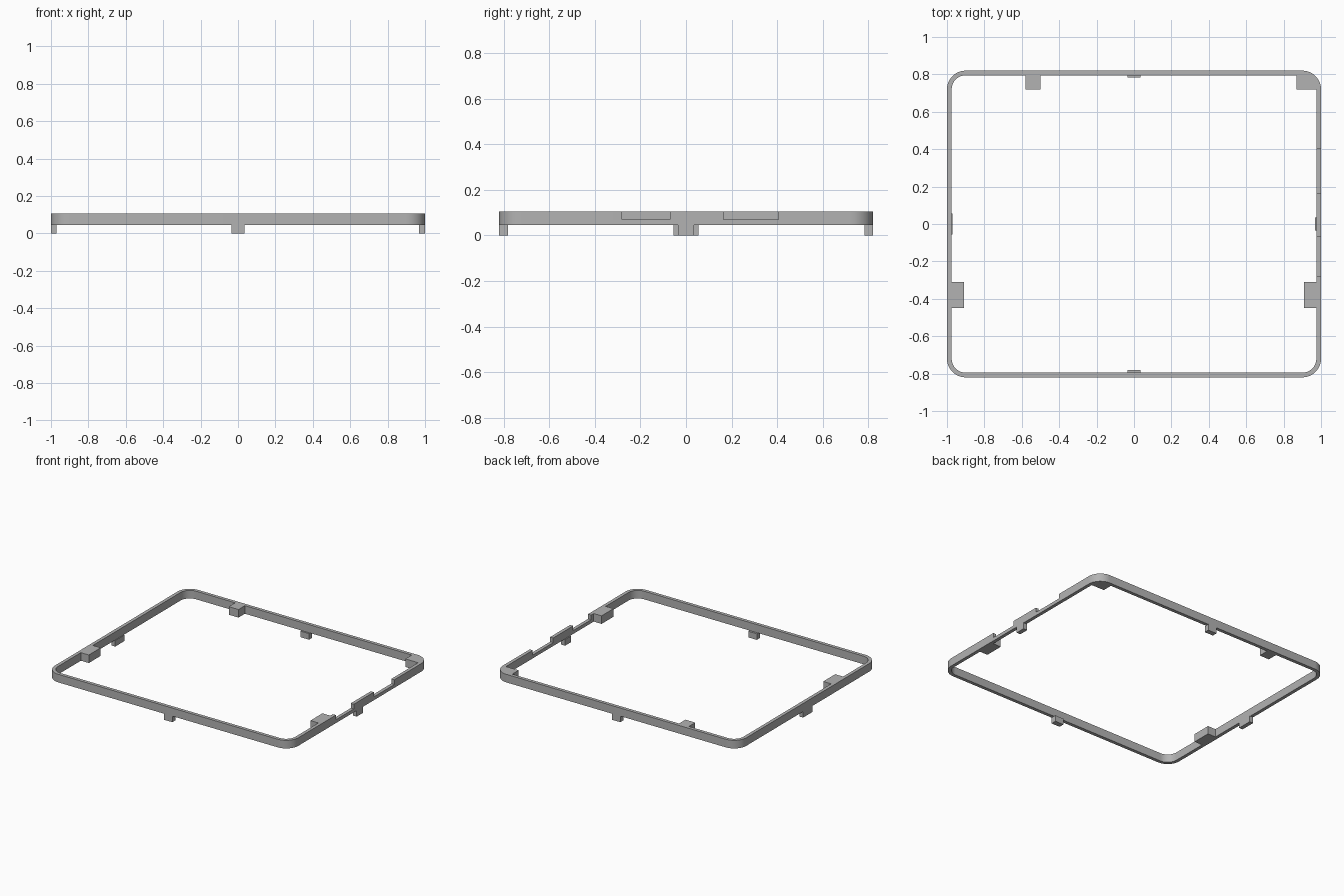
import bpy, bmesh
from math import cos, sin, pi

if "Cube" in bpy.data.objects:
    bpy.data.objects.remove(bpy.data.objects["Cube"])

W, D, R, T = 1.0, 0.82, 0.1, 0.025      # half width, half depth, corner radius, wall
LOW, TOP = 0.045, 0.105

grey = bpy.data.materials.new("plain grey")
grey.use_nodes = True
grey.diffuse_color = (0.45, 0.45, 0.45, 1)
grey.node_tree.nodes["Principled BSDF"].inputs["Base Color"].default_value = grey.diffuse_color


def arc(cx, cy, r, start, steps=10):
    return [(cx + r * cos(start + i * pi / 2 / steps),
             cy + r * sin(start + i * pi / 2 / steps)) for i in range(steps + 1)]


def rounded_loop(inset):
    """Rounded rectangle, counter-clockwise from the +x side."""
    pts = []
    for i, (sx, sy) in enumerate([(1, 1), (-1, 1), (-1, -1), (1, -1)]):
        pts += arc(sx * (W - R), sy * (D - R), R - inset, i * pi / 2)
    return pts


def finish(bm, name):
    bmesh.ops.recalc_face_normals(bm, faces=bm.faces)
    mesh = bpy.data.meshes.new(name)
    bm.to_mesh(mesh)
    bm.free()
    mesh.materials.append(grey)
    obj = bpy.data.objects.new(name, mesh)
    bpy.context.collection.objects.link(obj)
    return obj


def prism(name, pts, z0, z1):
    bm = bmesh.new()
    base = bm.faces.new([bm.verts.new((x, y, z0)) for x, y in pts])
    ext = bmesh.ops.extrude_face_region(bm, geom=[base], use_keep_orig=True)
    for v in ext["geom"]:
        if isinstance(v, bmesh.types.BMVert):
            v.co.z = z1
    return finish(bm, name)


def box(name, x0, x1, y0, y1, z0, z1):
    return prism(name, [(x0, y0), (x1, y0), (x1, y1), (x0, y1)], z0, z1)


# Rounded rectangular rim: four loops joined into a closed tube
bm = bmesh.new()
rings = [[bm.verts.new((x, y, z)) for x, y in rounded_loop(inset)]
         for inset, z in [(0, LOW), (0, TOP), (T, TOP), (T, LOW)]]
for k in range(4):
    a, b = rings[k], rings[(k + 1) % 4]
    for i in range(len(a)):
        j = (i + 1) % len(a)
        bm.faces.new((a[i], a[j], b[j], b[i]))
rim = finish(bm, "rim")

# Two notches in the top of the left wall
for y0, y1 in [(-0.28, -0.07), (0.165, 0.405)]:
    cutter = box("notch_cutter", W - 0.05, W + 0.05, y0, y1, 0.07, TOP + 0.05)
    cutter.hide_render = True
    mod = rim.modifiers.new("notch", "BOOLEAN")
    mod.operation, mod.solver, mod.object = "DIFFERENCE", "EXACT", cutter
    bpy.context.view_layer.objects.active = rim
    bpy.ops.object.modifier_apply(modifier=mod.name)
    bpy.data.objects.remove(cutter)

for o in bpy.context.selected_objects:
    o.select_set(False)
rim.select_set(True)
bpy.context.view_layer.objects.active = rim
bpy.ops.object.shade_smooth_by_angle(angle=pi / 6)

# Inner blocks, level with the rim
for side, s in [("left", 1), ("right", -1)]:
    box(f"{side}_block", *sorted((s * 0.91, s * (W - T))), -0.45, -0.31, LOW, TOP)
box("back_block", -0.58, -0.50, 0.72, D - T, LOW, TOP)

# Corner block follows the inside of the rounded corner
prism("corner_block", [(0.87, 0.72)] + arc(W - R, D - R, R - T, 0) + [(0.87, D - T)], LOW, TOP)

# Locating tabs hanging under the middle of each wall
box("front_tab", -0.035, 0.035, -D, -0.78, 0, LOW)
box("back_tab", -0.035, 0.035, 0.783, D, 0, LOW)
box("left_tab", 0.968, W, -0.036, 0.036, 0, LOW)
box("right_tab", -W, -0.97, -0.055, 0.055, 0, LOW)
